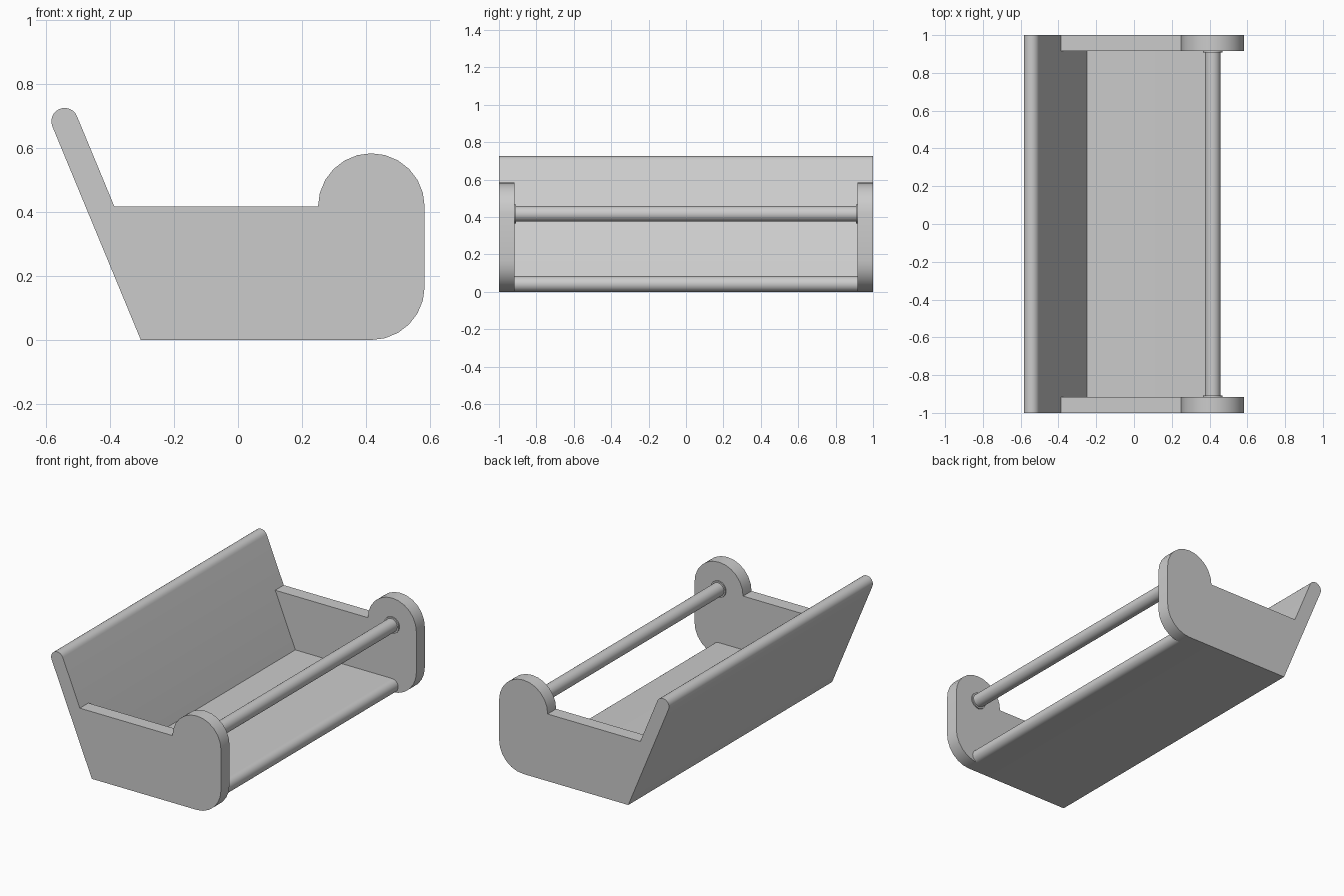
import bpy, bmesh, math

if "Cube" in bpy.data.objects:
    bpy.data.objects.remove(bpy.data.objects["Cube"])

T = 1 / 12            # board thickness
R = T / 2             # rounded edge and rod radius
W = 1 - T             # inner half width
LEAN = math.tan(math.radians(22.5))


def arc(cx, cz, r, start, end, steps):
    """Points on an arc in the XZ plane, angles in degrees."""
    angles = [math.radians(start + (end - start) * i / steps) for i in range(steps + 1)]
    return [(cx + r * math.cos(a), cz + r * math.sin(a)) for a in angles]


def extrude(name, profile, y0, y1):
    """Solid made by sweeping an XZ profile along Y."""
    bm = bmesh.new()
    face = bm.faces.new([bm.verts.new((x, y0, z)) for x, z in profile])
    new = bmesh.ops.extrude_face_region(bm, geom=[face])["geom"]
    verts = [v for v in new if isinstance(v, bmesh.types.BMVert)]
    bmesh.ops.translate(bm, verts=verts, vec=(0, y1 - y0, 0))
    bmesh.ops.recalc_face_normals(bm, faces=list(bm.faces))
    mesh = bpy.data.meshes.new(name)
    bm.to_mesh(mesh)
    bm.free()
    mesh.shade_smooth()
    mesh.set_sharp_from_angle(angle=math.radians(31))
    ob = bpy.data.objects.new(name, mesh)
    bpy.context.collection.objects.link(ob)
    return ob


def inner(z):
    """X of the back board's inner face at height z."""
    return -0.2135 - LEAN * z


# leaning back board with a rounded top edge
back = [(-0.3037, 0), (inner(0), 0)] + arc(-0.5417, 0.6835, R, 22.5, 202.5, 12)
extrude("back_board", back, -1, 1)

# floor board with a rounded front edge
floor = [(inner(T), T), (inner(0), 0)] + arc(0.4167, R, R, -90, 90, 12)
extrude("floor_board", floor, -W, W)

# front rod
extrude("front_rod", arc(0.4167, 0.4167, R, 0, 345, 23), -W, W)

# side panels and the rod collars on their inner faces
side = ([(inner(0), 0)]
        + arc(0.4167, 0.1667, 0.1667, -90, 0, 6)
        + arc(0.4167, 0.4167, 0.1667, 0, 180, 12)
        + [(inner(0.4167), 0.4167)])
collar = arc(0.4167, 0.4167, 0.051, 0, 345, 23)
for label, s in (("near", -1), ("far", 1)):
    extrude(label + "_side_panel", side, s * W, s)
    extrude(label + "_rod_collar", collar, s * (W - 0.008), s * W)
